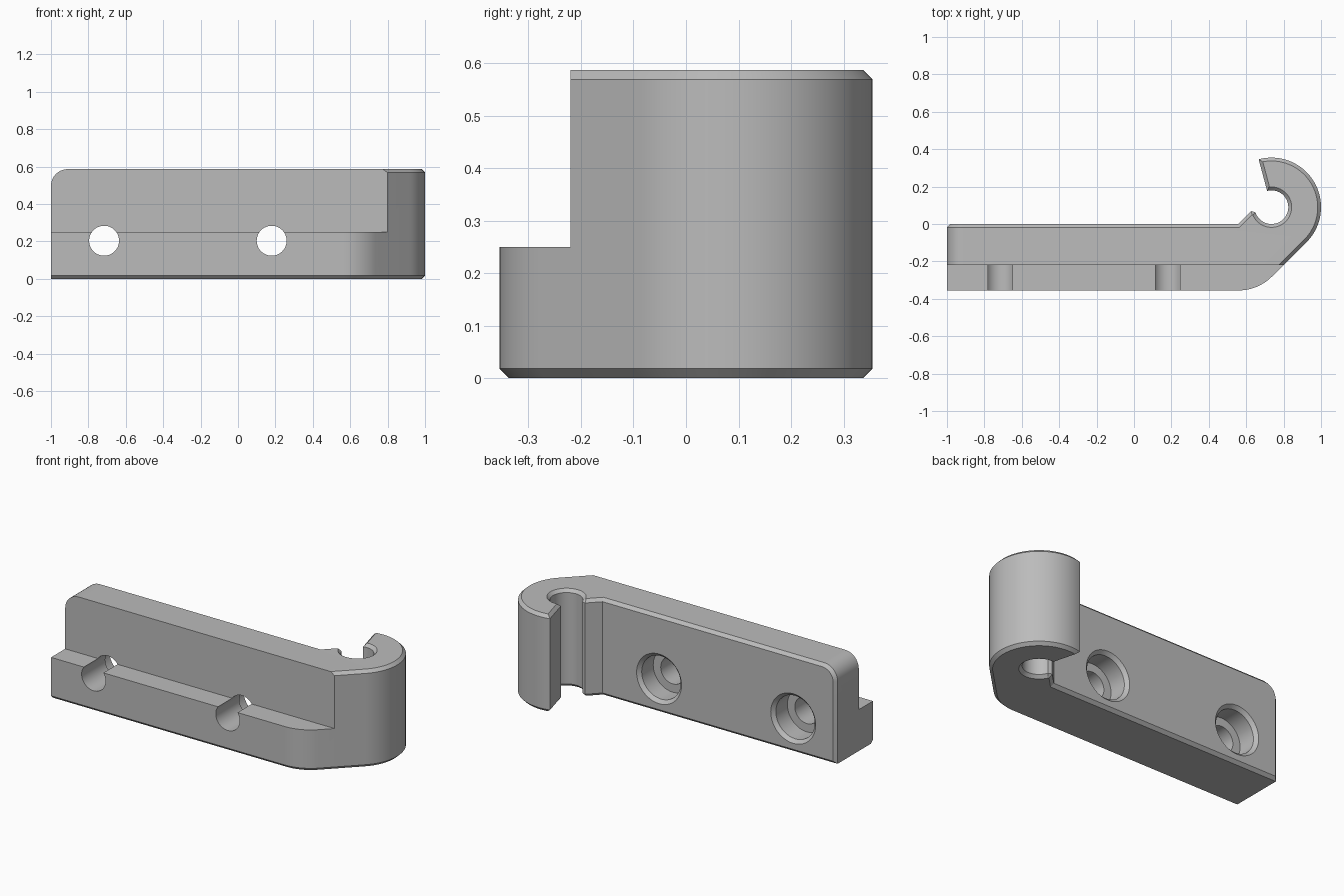
import bpy, bmesh
from math import cos, sin, radians
from mathutils import Vector

cube = bpy.data.objects.get("Cube")
if cube:
    bpy.data.objects.remove(cube)

HEIGHT, CHAMFER, FRONT = 0.587, 0.018, -0.355
HOOK, HOOK_R, BORE_R = (0.735, 0.09), 0.265, 0.09

grey = bpy.data.materials.new("plain grey")
grey.use_nodes = True
GREY = (0.5, 0.5, 0.5, 1)
grey.diffuse_color = GREY
grey.node_tree.nodes["Principled BSDF"].inputs["Base Color"].default_value = GREY


def arc(centre, r, start, end, steps):
    """Points on an arc, angles in degrees."""
    angles = [radians(start + (end - start) * i / steps) for i in range(steps + 1)]
    return [(centre[0] + r * cos(a), centre[1] + r * sin(a)) for a in angles]


def inset(points, d):
    """Move the edges of a counter-clockwise outline inwards by d."""
    pts = [Vector(p) for p in points]
    out = []
    for i, p in enumerate(pts):
        a = (p - pts[i - 1]).normalized()
        b = (pts[(i + 1) % len(pts)] - p).normalized()
        na, nb = Vector((-a.y, a.x)), Vector((-b.y, b.x))
        out.append(p + (na + nb) * d / (1 + na.dot(nb)))
    return out


def loft(name, rings):
    """Solid through rings of equal point count, capped at both ends."""
    bm = bmesh.new()
    loops = [[bm.verts.new(p) for p in ring] for ring in rings]
    n = len(loops[0])
    for lo, hi in zip(loops, loops[1:]):
        for i in range(n):
            j = (i + 1) % n
            bm.faces.new((lo[i], lo[j], hi[j], hi[i]))
    bm.faces.new(loops[0])
    bm.faces.new(loops[-1])
    bmesh.ops.recalc_face_normals(bm, faces=bm.faces)
    mesh = bpy.data.meshes.new(name)
    bm.to_mesh(mesh)
    bm.free()
    mesh.materials.append(grey)
    obj = bpy.data.objects.new(name, mesh)
    bpy.context.collection.objects.link(obj)
    return obj


# Bar and hook in one outline, chamfered at the top and bottom
outline = [(-1.1, FRONT)]
outline += arc((0.56, FRONT + 0.25), 0.25, -90, -45, 10)
outline += arc(HOOK, HOOK_R, -45, 105, 36)
outline += arc(HOOK, BORE_R, 465, 198, 44)
outline += [(0.626, 0.069), (0.557, 0), (-1.1, 0)]
small = inset(outline, CHAMFER)
levels = [(small, 0), (outline, CHAMFER), (outline, HEIGHT - CHAMFER), (small, HEIGHT)]
body = loft("hook_bracket", [[(x, y, z) for x, y in ring] for ring, z in levels])

# Front ledge
ledge = [(-2, -1), (2, -1), (2, -0.22), (-2, -0.22)]
cutters = [loft("ledge_cutter", [[(x, y, z) for x, y in ledge] for z in (0.25, 1)])]


# Square left end with a rounded top corner and a chamfered back edge
def end_ring(y, d):
    corner = arc((-0.91, HEIGHT - 0.09), 0.09 - d, 180, 90, 10)
    pts = [(-1.3, -0.1), (-1 + d, -0.1)] + corner + [(-0.91, 0.8), (-1.3, 0.8)]
    return [(x, y, z) for x, z in pts]


cutters.append(loft("end_cutter", [end_ring(-0.5, 0), end_ring(-CHAMFER, 0),
                                   end_ring(0.022, CHAMFER + 0.022)]))

# Screw holes, counterbored from the back
for x in (-0.716, 0.18):
    steps = [(-0.5, 0.08), (-0.13, 0.08), (-0.13, 0.13), (-0.02, 0.13), (0.02, 0.17)]
    rings = [[(px, y, pz) for px, pz in arc((x, 0.204), r, 0, 360, 48)[:-1]]
             for y, r in steps]
    cutters.append(loft("screw_hole_cutter", rings))

for cutter in cutters:
    cutter.hide_render = True
    mod = body.modifiers.new(cutter.name, "BOOLEAN")
    mod.operation, mod.solver, mod.object = "DIFFERENCE", "EXACT", cutter

# Keep the finished solid and drop the cutters
graph = bpy.context.evaluated_depsgraph_get()
finished = bpy.data.meshes.new_from_object(body.evaluated_get(graph))
body.modifiers.clear()
body.data = finished
for cutter in cutters:
    bpy.data.objects.remove(cutter)

bpy.ops.object.select_all(action="DESELECT")
body.select_set(True)
bpy.context.view_layer.objects.active = body
bpy.ops.object.shade_smooth_by_angle(angle=radians(30))
